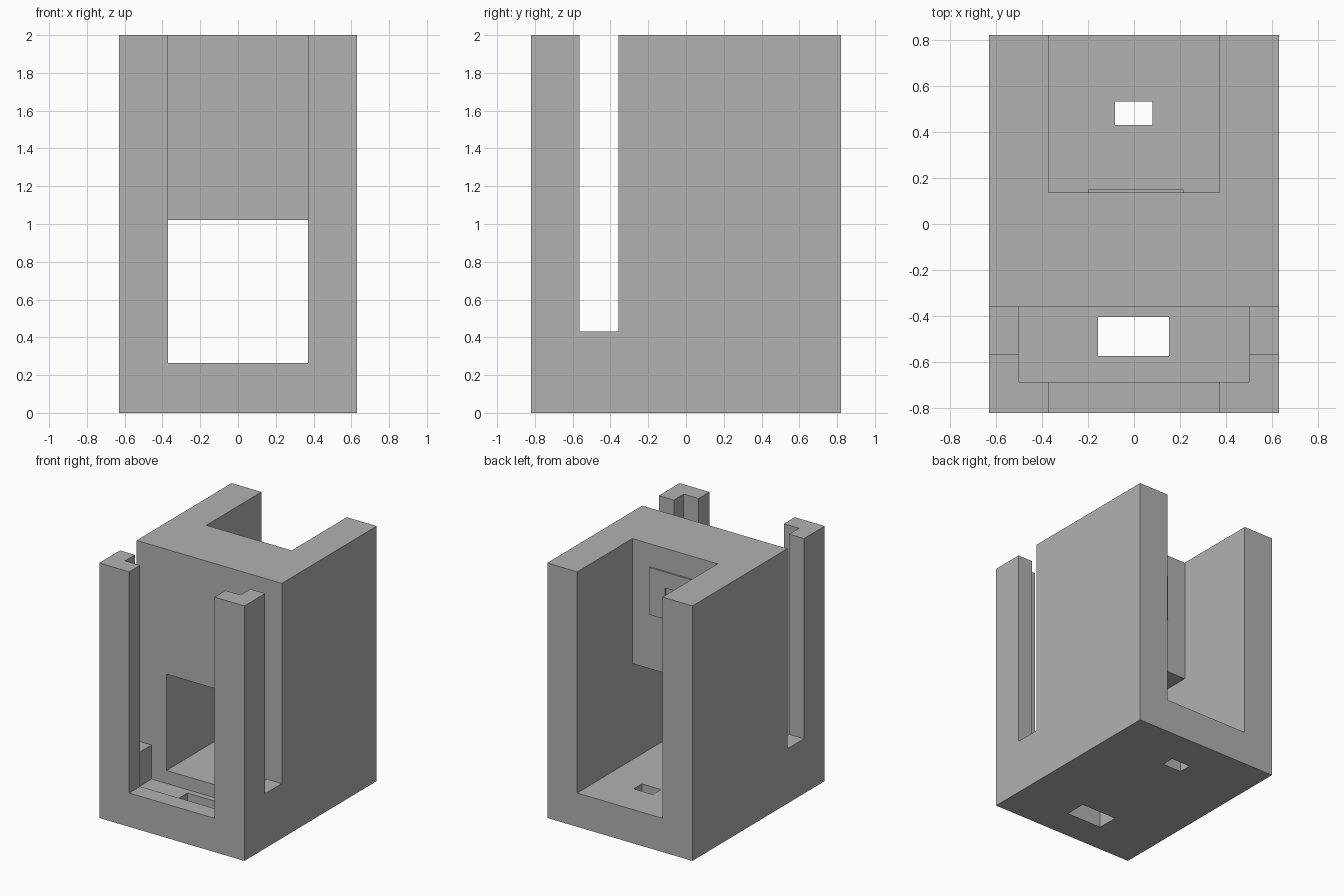
import bpy
import bmesh

if "Cube" in bpy.data.objects:
    bpy.data.objects.remove(bpy.data.objects["Cube"])

grey = bpy.data.materials.new("plain_grey")
grey.diffuse_color = (0.445, 0.445, 0.445, 1)
grey.use_nodes = True
grey.node_tree.nodes["Principled BSDF"].inputs["Base Color"].default_value = grey.diffuse_color


def prism(name, profile, x0, x1):
    """Extrude a (y, z) profile along x."""
    bm = bmesh.new()
    face = bm.faces.new([bm.verts.new((x0, y, z)) for y, z in profile])
    grown = bmesh.ops.extrude_face_region(bm, geom=[face])["geom"]
    moved = [v for v in grown if isinstance(v, bmesh.types.BMVert)]
    bmesh.ops.translate(bm, verts=moved, vec=(x1 - x0, 0, 0))
    bmesh.ops.recalc_face_normals(bm, faces=bm.faces)
    mesh = bpy.data.meshes.new(name)
    bm.to_mesh(mesh)
    bm.free()
    mesh.materials.append(grey)
    obj = bpy.data.objects.new(name, mesh)
    bpy.context.collection.objects.link(obj)
    return obj


def box(name, x0, x1, y0, y1, z0, z1):
    return prism(name, [(y0, z0), (y1, z0), (y1, z1), (y0, z1)], x0, x1)


def cut(target, cutter):
    """Subtract the cutter from the target and discard it."""
    mod = target.modifiers.new("cut", 'BOOLEAN')
    mod.operation = 'DIFFERENCE'
    mod.solver = 'EXACT'
    mod.object = cutter
    cutter.hide_render = True
    bpy.context.view_layer.objects.active = target
    bpy.ops.object.modifier_apply(modifier=mod.name)
    bpy.data.objects.remove(cutter)


# Solid housing block
housing = box("housing", -0.63, 0.63, -0.82, 0.82, 0, 2)

# Front opening, low tunnel and open back bay, as one long channel
channel = [(-0.9, 0.265), (0.9, 0.265), (0.9, 2.1), (0.137, 2.1),
           (0.137, 1.02), (-0.357, 1.02), (-0.357, 2.1), (-0.9, 2.1)]
cut(housing, prism("channel_cutter", channel, -0.37, 0.37))

# Wide front chamber with a sunken floor
cut(housing, box("chamber_cutter", -0.5, 0.5, -0.685, -0.357, 0.163, 2.1))

# Tall slots through both side walls
cut(housing, box("slot_cutter", -0.9, 0.9, -0.563, -0.357, 0.43, 2.1))

# Floor holes, front and back
cut(housing, box("front_hole_cutter", -0.157, 0.152, -0.572, -0.403, -0.1, 0.22))
cut(housing, box("back_hole_cutter", -0.083, 0.081, 0.43, 0.532, -0.1, 0.4))

# Thin raised frame on the wall of the back bay
frame = box("wall_frame", -0.2, 0.215, 0.132, 0.15, 1.45, 1.82)
cut(frame, box("frame_cutter", -0.06, 0.076, 0.1, 0.2, 1.575, 1.695))
